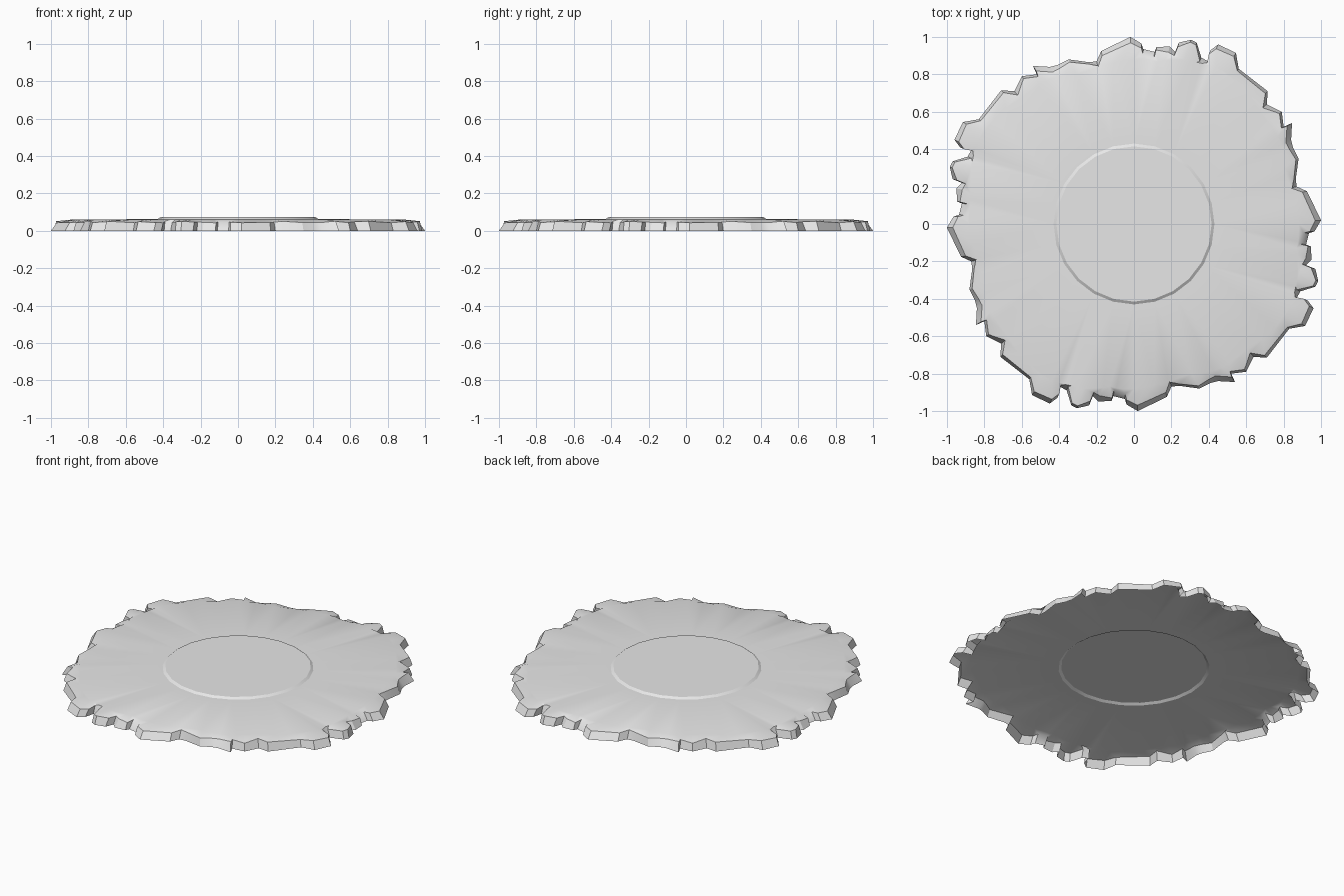
import bpy, bmesh, math, random
from mathutils import Vector, Matrix

cube = bpy.data.objects.get("Cube")
if cube:
    bpy.data.objects.remove(cube, do_unlink=True)
random.seed(4)

# One quarter of the ragged outline; it repeats four times around the centre
QUARTER = [
    (1.0, .02), (.925, .175), (.87, .2), (.865, .24), (.88, .35), (.85, .41),
    (.84, .45), (.845, .54), (.8, .52), (.79, .6), (.71, .64), (.715, .71),
    (.56, .83), (.545, .915), (.45, .96), (.41, .93), (.395, .87), (.36, .89),
    (.335, .97), (.305, .985), (.24, .97), (.22, .92), (.19, .95),
    (.12, .945), (.11, .92), (.05, .935), (.04, .965),
]
DISC_SIDES = 24


def around(points):
    """Repeat a quarter of points by quarter turns."""
    turns = [Matrix.Rotation(k * math.pi / 2, 3, 'Z') for k in range(4)]
    return [turn @ p for turn in turns for p in points]


def circle(radius, z):
    return [Vector((radius * math.cos(a), radius * math.sin(a), z))
            for a in (2 * math.pi * i / DISC_SIDES for i in range(DISC_SIDES))]


def add_ring(bm, points):
    return [bm.verts.new(p) for p in points]


def ring_edges(bm, ring):
    edges = []
    for i, v in enumerate(ring):
        pair = (v, ring[(i + 1) % len(ring)])
        edges.append(bm.edges.get(pair) or bm.edges.new(pair))
    return edges


def skin(bm, lower, upper):
    n = len(lower)
    for i in range(n):
        j = (i + 1) % n
        bm.faces.new((lower[i], lower[j], upper[j], upper[i]))


# Rim rings: foot on the ground, uneven lip, softened shoulder
foot_pts = [Vector((x, y, 0)) for x, y in QUARTER]
lip_pts = []
for p in foot_pts:
    q = p * random.uniform(.962, .99)
    q.z = random.uniform(.042, .053)
    lip_pts.append(q)
foot, lip = around(foot_pts), around(lip_pts)
count = len(foot)
shoulder = []
for i in range(count):
    mean = sum((foot[(i + k) % count] for k in (-2, -1, 0, 1, 2)), Vector()) / 5
    mean *= .93
    mean.z = .06
    shoulder.append(mean)

bm = bmesh.new()
foot_ring, lip_ring, shoulder_ring = (add_ring(bm, r) for r in (foot, lip, shoulder))
skin(bm, foot_ring, lip_ring)
skin(bm, lip_ring, shoulder_ring)

# Raised central disc with a small sloping step
step_ring = add_ring(bm, circle(.43, .063))
disc_ring = add_ring(bm, circle(.415, .073))
skin(bm, step_ring, disc_ring)
disc = bm.faces.new(disc_ring)

# Flat ground between the step and the rim
bmesh.ops.triangle_fill(bm, use_beauty=True, use_dissolve=False, normal=(0, 0, 1),
                        edges=ring_edges(bm, shoulder_ring) + ring_edges(bm, step_ring))
bmesh.ops.recalc_face_normals(bm, faces=bm.faces[:])
bm.normal_update()
if disc.normal.z < 0:
    bmesh.ops.reverse_faces(bm, faces=bm.faces[:])

mesh = bpy.data.meshes.new("ragged_ground_slab")
bm.to_mesh(mesh)
bm.free()
slab = bpy.data.objects.new("ragged_ground_slab", mesh)
bpy.context.collection.objects.link(slab)

# Plain pale grey
grey = bpy.data.materials.new("pale_grey")
grey.use_nodes = True
grey.diffuse_color = (.8, .8, .8, 1)
grey.node_tree.nodes["Principled BSDF"].inputs["Base Color"].default_value = (.8, .8, .8, 1)
mesh.materials.append(grey)

bpy.ops.object.select_all(action='DESELECT')
slab.select_set(True)
bpy.context.view_layer.objects.active = slab
bpy.ops.object.shade_smooth_by_angle(angle=math.radians(30))
